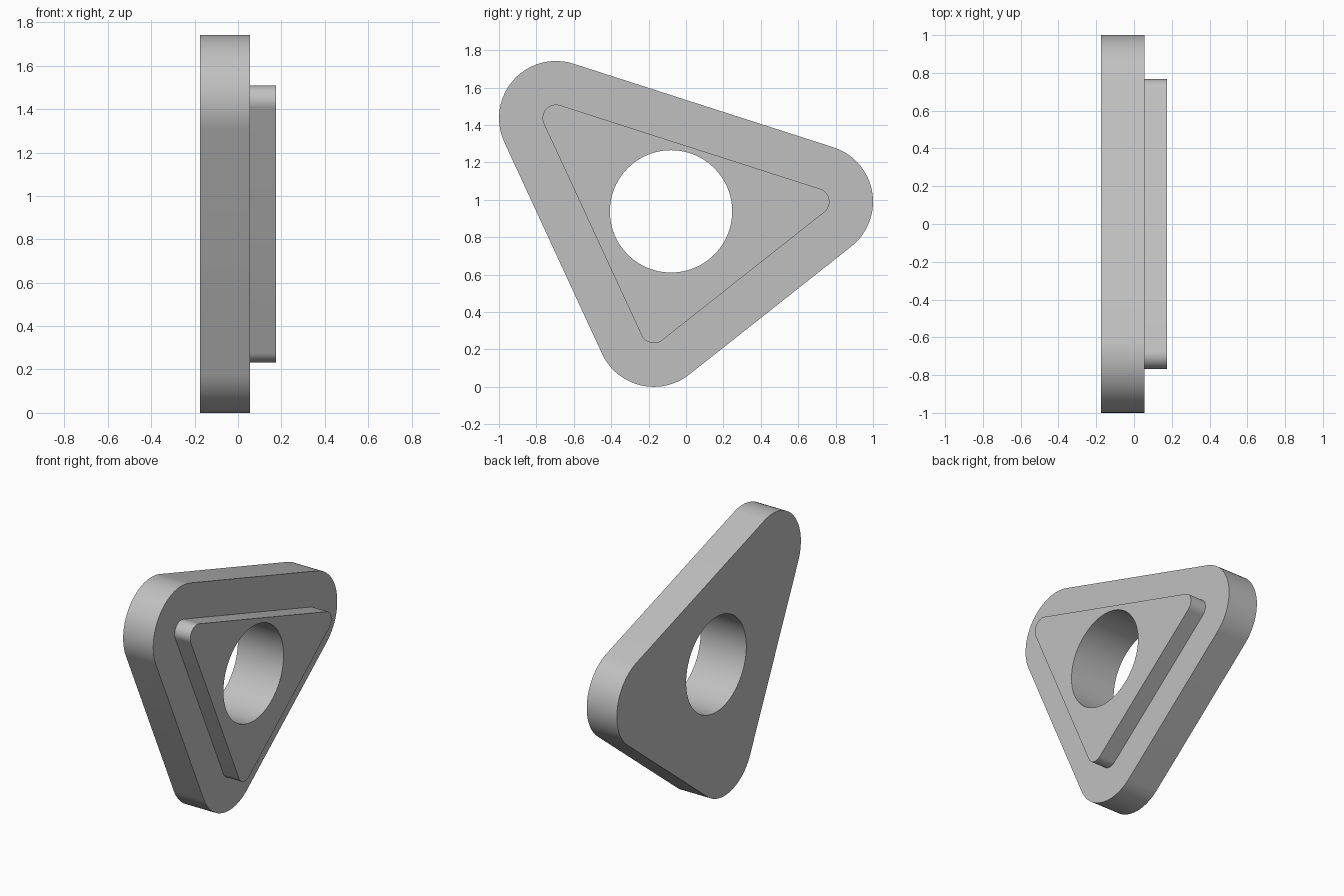
import bpy, bmesh
from math import atan2, cos, sin, pi, tau, radians

cube = bpy.data.objects.get("Cube")
if cube:
    bpy.data.objects.remove(cube, do_unlink=True)

# Corner centres (y, z), counterclockwise, shared by plate and raised step
CORNERS = [(0.695, 0.99), (-0.695, 1.437), (-0.172, 0.305)]
HOLE_CENTRE, HOLE_RADIUS = (-0.08, 0.938), 0.327
BACK, STEP, FRONT = -0.174, 0.055, 0.174
ARC_STEPS, HOLE_STEPS = 24, 96


def rounded_triangle(radius):
    """Outline of straight sides joined by tangent arcs."""
    points = []
    for i, (y, z) in enumerate(CORNERS):
        py, pz = CORNERS[i - 1]
        ny, nz = CORNERS[(i + 1) % 3]
        start = atan2(z - pz, y - py) - pi / 2
        sweep = (atan2(nz - z, ny - y) - pi / 2 - start) % tau
        for k in range(ARC_STEPS + 1):
            a = start + sweep * k / ARC_STEPS
            points.append((y + radius * cos(a), z + radius * sin(a)))
    return points


def circle(centre, radius):
    return [(centre[0] + radius * cos(tau * k / HOLE_STEPS),
             centre[1] + radius * sin(tau * k / HOLE_STEPS)) for k in range(HOLE_STEPS)]


bm = bmesh.new()


def ring(points, x):
    verts = [bm.verts.new((x, y, z)) for y, z in points]
    for i, v in enumerate(verts):
        bm.edges.new((verts[i - 1], v))
    return verts


def bridge(a, b):
    for i in range(len(a)):
        bm.faces.new((a[i - 1], a[i], b[i], b[i - 1]))


def cap(outer, inner):
    edges = [bm.edges.get((r[i - 1], r[i])) for r in (outer, inner) for i in range(len(r))]
    bmesh.ops.triangle_fill(bm, edges=edges, use_beauty=True)


# Plate wall, ledge, raised step wall and round bore
plate, step = rounded_triangle(0.305), rounded_triangle(0.072)
bore = circle(HOLE_CENTRE, HOLE_RADIUS)
plate_back, plate_front = ring(plate, BACK), ring(plate, STEP)
step_base, step_front = ring(step, STEP), ring(step, FRONT)
bore_back, bore_front = ring(bore, BACK), ring(bore, FRONT)
bridge(plate_back, plate_front)
bridge(plate_front, step_base)
bridge(step_base, step_front)
bridge(bore_front, bore_back)

# Flat faces around the bore
cap(plate_back, bore_back)
cap(step_front, bore_front)
bmesh.ops.recalc_face_normals(bm, faces=bm.faces)

mesh = bpy.data.meshes.new("triangular_plate")
bm.to_mesh(mesh)
bm.free()
body = bpy.data.objects.new("triangular_plate", mesh)
bpy.context.collection.objects.link(body)

# Plain grey
grey = bpy.data.materials.new("plain_grey")
grey.use_nodes = True
grey.diffuse_color = (0.53, 0.53, 0.53, 1)
grey.node_tree.nodes["Principled BSDF"].inputs["Base Color"].default_value = grey.diffuse_color
mesh.materials.append(grey)

bpy.ops.object.select_all(action='DESELECT')
body.select_set(True)
bpy.context.view_layer.objects.active = body
bpy.ops.object.shade_smooth_by_angle(angle=radians(30))
